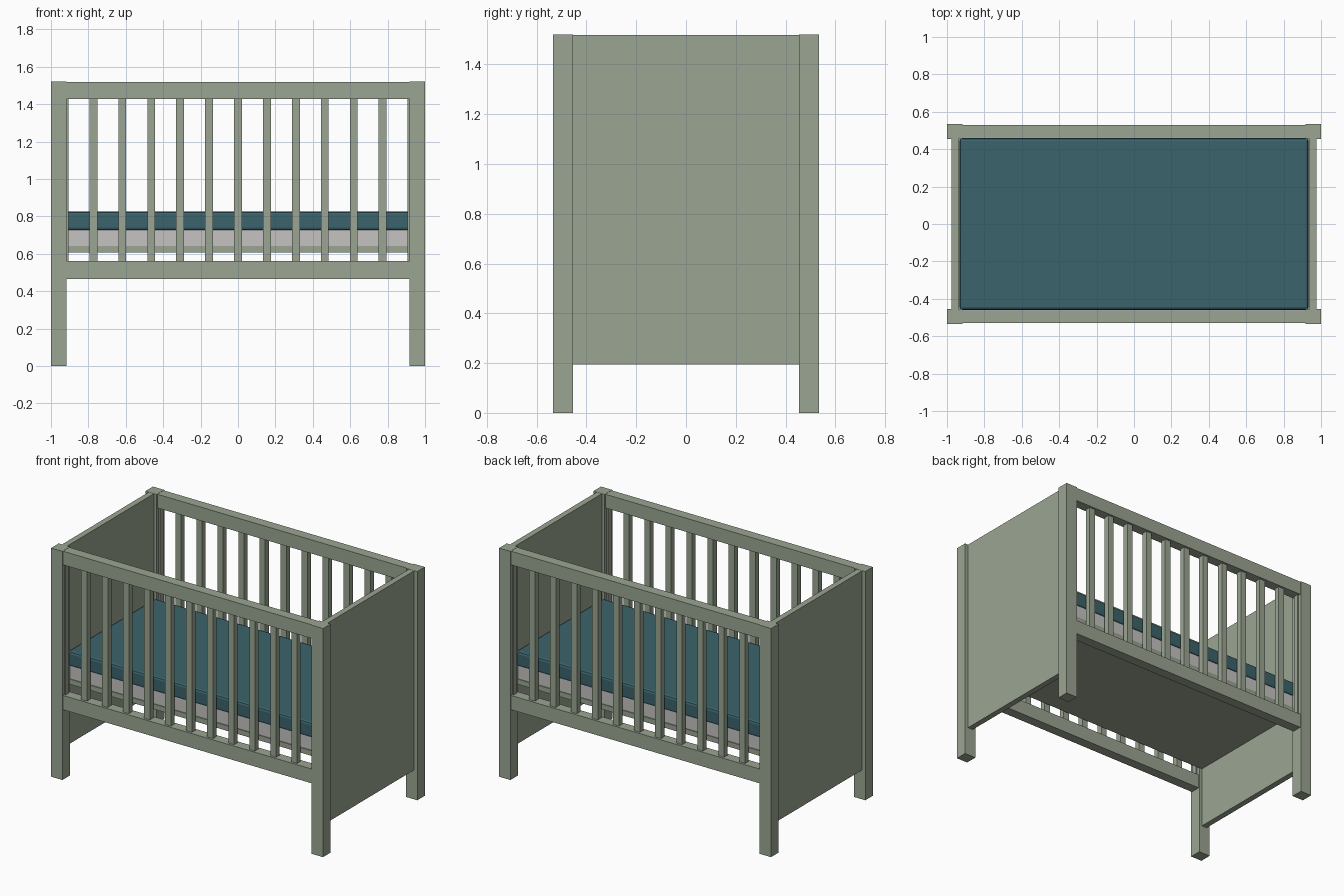
import bpy

if "Cube" in bpy.data.objects:
    bpy.data.objects.remove(bpy.data.objects["Cube"])


def material(name, rgb):
    m = bpy.data.materials.new(name)
    m.diffuse_color = (*rgb, 1.0)
    m.use_nodes = True
    m.node_tree.nodes["Principled BSDF"].inputs["Base Color"].default_value = m.diffuse_color
    return m


GREEN = material("sage green paint", (0.328, 0.378, 0.288))
TEAL = material("teal fabric", (0.043, 0.127, 0.150))
GREY = material("light grey fabric", (0.56, 0.55, 0.54))


def box(name, x, y, z, mat, bevel=0.0, segments=1):
    """Box from (min, max) ranges on each axis."""
    bpy.ops.mesh.primitive_cube_add(size=1)
    o = bpy.context.object
    o.name = name
    o.location = [(a + b) / 2 for a, b in (x, y, z)]
    o.scale = [b - a for a, b in (x, y, z)]
    bpy.ops.object.transform_apply(location=False, rotation=False, scale=True)
    o.data.materials.append(mat)
    if bevel:
        mod = o.modifiers.new("soft edge", 'BEVEL')
        mod.width = bevel
        mod.segments = segments
    return o


def span(sign, a, b):
    return tuple(sorted((sign * a, sign * b)))


H = 1.52
for sx, end in ((-1, "left"), (1, "right")):
    # corner posts
    for sy, side in ((-1, "front"), (1, "back")):
        box(f"{side}_{end}_post", span(sx, 0.917, 1.0), span(sy, 0.455, 0.535), (0, H), GREEN)
    # solid end panels
    box(f"{end}_end_panel", span(sx, 0.938, 0.977), (-0.46, 0.46), (0.195, H - 0.001), GREEN)

for sy, side in ((-1, "front"), (1, "back")):
    # rails
    box(f"{side}_top_rail", (-0.92, 0.92), span(sy, 0.462, 0.529), (1.428, H - 0.001), GREEN)
    box(f"{side}_bottom_rail", (-0.92, 0.92), span(sy, 0.462, 0.529), (0.465, 0.56), GREEN)
    # slats, the outermost ones partly sunk into the posts
    for i in range(-6, 7):
        x = i * 0.1547
        box(f"{side}_slat_{i + 7}", (x - 0.021, x + 0.021), span(sy, 0.477, 0.514),
            (0.55, 1.44), GREEN)

# bed board, mattress base and mattress
box("bed_board", (-0.94, 0.94), (-0.458, 0.458), (0.607, 0.641), GREEN)
box("mattress_base", (-0.93, 0.93), (-0.452, 0.452), (0.641, 0.728), GREY)
box("mattress", (-0.932, 0.932), (-0.46, 0.46), (0.725, 0.825), TEAL, 0.015, 2)
